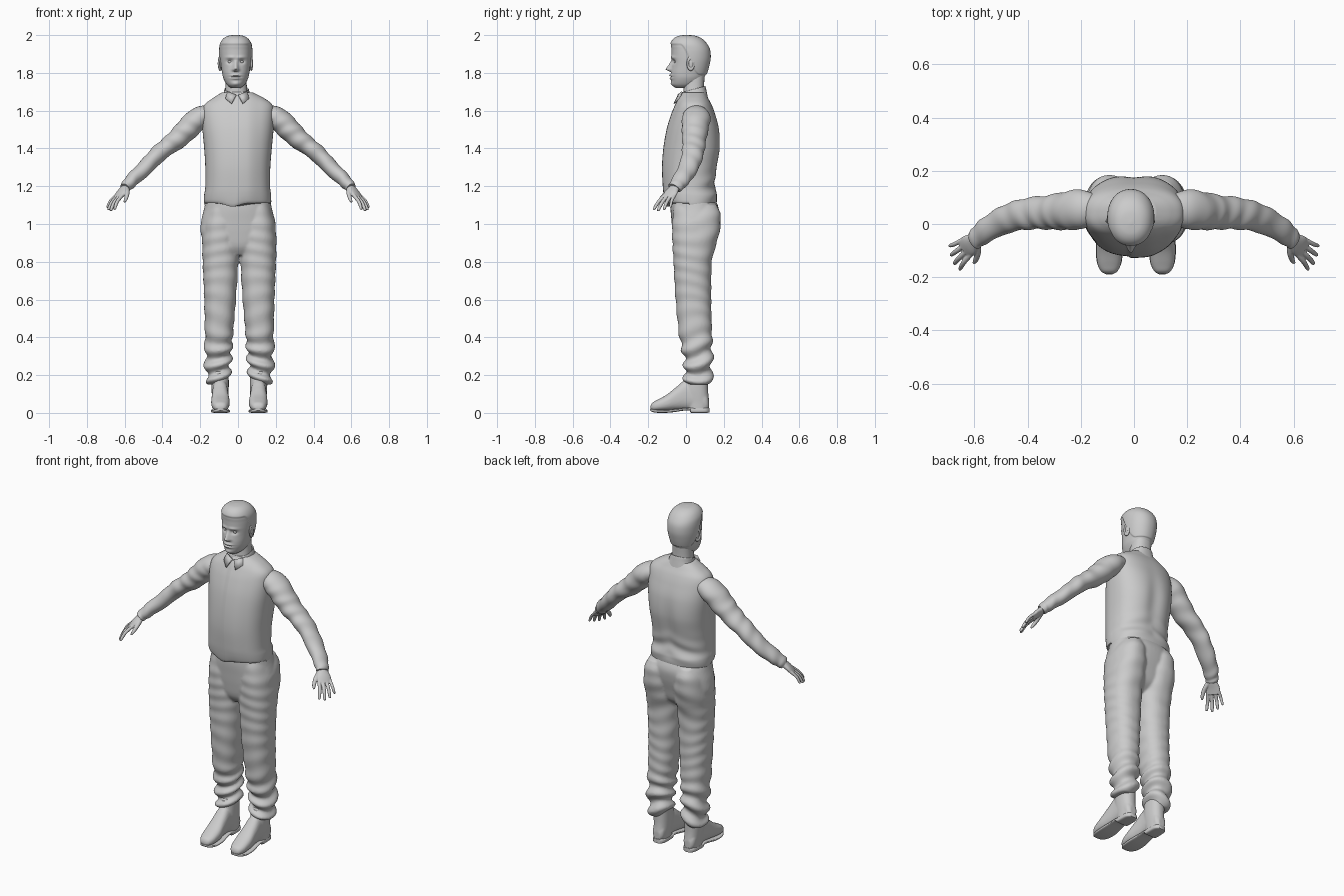
import bpy, bmesh
from math import sin, cos, pi, exp, atan2, copysign
from mathutils import Vector


def catmull(keys, sub):
    out = []
    for i in range(len(keys) - 1):
        ks = [keys[max(i - 1, 0)], keys[i], keys[i + 1], keys[min(i + 2, len(keys) - 1)]]
        for j in range(sub):
            t = j / sub
            out.append([0.5 * (2 * b + (c - a) * t + (2 * a - 5 * b + 4 * c - d) * t * t
                               + (3 * b - a - 3 * c + d) * t ** 3) for a, b, c, d in zip(*ks)])
    out.append(list(keys[-1]))
    return out


def skin(name, rings, s=1, dx=0):
    """Bridge rings of points into a closed, capped, smooth mesh; s=-1 mirrors it."""
    bm = bmesh.new()
    vs = [[bm.verts.new((s * p.x + dx, p.y, p.z)) for p in r] for r in rings]
    n = len(vs[0])
    for a, b in zip(vs, vs[1:]):
        for i in range(n):
            bm.faces.new((a[i], a[(i + 1) % n], b[(i + 1) % n], b[i]))
    bm.faces.new(vs[0])
    bm.faces.new(vs[-1])
    bmesh.ops.recalc_face_normals(bm, faces=bm.faces)
    me = bpy.data.meshes.new(name)
    bm.to_mesh(me)
    bm.free()
    ob = bpy.data.objects.new(name, me)
    bpy.context.collection.objects.link(ob)
    return ob


def se(v, e):
    return copysign(abs(v) ** (2 / e), v)


def loft(name, keys, axis='z', n=64, sub=6, e=2.3, warp=None, s=1, dx=0):
    """Keys: position along the axis, then min/max of the two cross-section extents."""
    rings = []
    for h, a0, a1, b0, b1 in catmull(keys, sub):
        ring = []
        for i in range(n):
            t = 2 * pi * i / n
            a = (a0 + a1) / 2 + (a1 - a0) / 2 * se(cos(t), e)
            b = (b0 + b1) / 2 + (b1 - b0) / 2 * se(sin(t), e)
            p = Vector((a, b, h)) if axis == 'z' else Vector((a, h, b))
            ring.append(warp(p) if warp else p)
        rings.append(ring)
    return skin(name, rings, s, dx)


def tube(name, keys, u, s=1, n=32, sub=8, fold=0):
    """Keys: x, y, z, radius along u, radius across u."""
    ks = catmull(keys, sub)
    pts = [Vector(k[:3]) for k in ks]
    rings = []
    for i, k in enumerate(ks):
        t = (pts[min(i + 1, len(ks) - 1)] - pts[max(i - 1, 0)]).normalized()
        a = (u - t * u.dot(t)).normalized()
        b = t.cross(a)
        f = i / (len(ks) - 1)
        rings.append([])
        for j in range(n):
            w = 2 * pi * j / n
            g = 1 + fold * sin(f * 48 + 2 * cos(w + 6 * f)) * min(1, f * 3)
            rings[-1].append(pts[i] + a * k[3] * g * cos(w) + b * k[4] * g * sin(w))
    return skin(name, rings, s)


def fuse(name, obs, voxel, smooth):
    """Join overlapping parts into one continuous smooth surface."""
    bpy.ops.object.select_all(action='DESELECT')
    for o in obs:
        o.select_set(True)
    bpy.context.view_layer.objects.active = obs[0]
    bpy.ops.object.join()
    ob = obs[0]
    ob.name = name
    m = ob.modifiers.new("fuse", 'REMESH')
    m.mode, m.voxel_size, m.use_smooth_shade = 'VOXEL', voxel, True
    m = ob.modifiers.new("soften", 'SMOOTH')
    m.factor, m.iterations = 0.5, smooth


def step(a, b, v):
    t = min(1, max(0, (v - a) / (b - a)))
    return t * t * (3 - 2 * t)


def bump(v, c, w):
    return exp(-((v - c) / w) ** 2)


# head with face relief and hair
def face(p):
    x, z = p.x + 0.012, p.z
    if p.y < 0.0:
        t = min(1, max(0, (1.868 - z) / 0.05))
        drop = max(0, 1 - max(0, 1.818 - z) / 0.014)
        d = -0.031 * t * drop * bump(x, 0, 0.008 + 0.008 * t)
        d += 0.012 * bump(abs(x), 0.031, 0.017) * bump(z, 1.860, 0.012)
        d -= 0.005 * bump(abs(x), 0.028, 0.025) * bump(z, 1.882, 0.008)
        d -= 0.009 * bump(x, 0, 0.024) * (bump(z, 1.787, 0.006) + bump(z, 1.771, 0.007))
        d += 0.005 * bump(x, 0, 0.026) * bump(z, 1.779, 0.003)
        d -= 0.007 * bump(x, 0, 0.022) * bump(z, 1.742, 0.012)
        p.y += d
    line = 1.945 - 0.155 * step(-0.03, 0.07, p.y)
    c = Vector((-0.012, 0.025, 1.87))
    return p + (p - c).normalized() * 0.006 * step(line, line + 0.009, z)


HEAD = [(1.720, .026, -.055, .04), (1.738, .048, -.072, .07), (1.77, .065, -.078, .093),
        (1.80, .072, -.080, .107), (1.84, .078, -.076, .118), (1.88, .082, -.077, .125),
        (1.92, .083, -.077, .122), (1.95, .079, -.078, .107), (1.975, .064, -.064, .083),
        (1.99, .040, -.038, .05), (1.995, .004, 0, .01)]
loft("head", [(z, -.012 - w, -.012 + w, a, b) for z, w, a, b in HEAD], n=140, sub=10,
     e=2.15, warp=face)
loft("neck", [(1.60, -.075, .06, -.03, .10), (1.68, -.068, .052, -.015, .096),
              (1.74, -.066, .046, -.012, .096), (1.80, -.066, .044, -.01, .10)], n=40)
for s in (-1, 1):
    bpy.ops.mesh.primitive_uv_sphere_add(segments=20, ring_count=12, radius=0.011,
                                         location=(-.012 + s * .031, -.0525, 1.860))
    bpy.context.object.name = "eye"
    bpy.ops.mesh.primitive_torus_add(major_radius=0.016, minor_radius=0.006, major_segments=24,
                                     minor_segments=10, location=(-.012 + s * .083, .025, 1.85),
                                     rotation=(0.15, pi / 2, s * 0.3))
    bpy.context.object.name = "ear_rim"
    bpy.context.object.scale = (1.8, 1, 0.9)
    bpy.ops.mesh.primitive_uv_sphere_add(segments=20, ring_count=12, radius=1,
                                         location=(-.012 + s * .081, .025, 1.848))
    bpy.context.object.name = "ear"
    bpy.context.object.scale = (.007, .015, .028)


# shirt collar with two folded points
def tilt(p):
    p.z += 0.27 * (p.y - 0.1)
    return p


loft("collar", [(1.665, -.092, .085, -.042, .116), (1.70, -.077, .065, -.028, .109),
                (1.728, -.072, .057, -.02, .103), (1.724, -.067, .052, -.015, .098),
                (1.70, -.064, .049, -.012, .094)], warp=tilt)
for s in (-1, 1):
    pts = [(.005, -.040, 1.683), (.052, -.022, 1.70), (.062, -.036, 1.663), (.03, -.062, 1.637)]
    me = bpy.data.meshes.new("collar_point")
    me.from_pydata([(s * x - .004, y, z) for x, y, z in pts], [], [(0, 1, 2, 3)])
    ob = bpy.data.objects.new("collar_point", me)
    bpy.context.collection.objects.link(ob)
    m = ob.modifiers.new("thick", 'SOLIDIFY')
    m.thickness, m.offset = 0.008, 0


# waistcoat: lapped front edge, pointed hem, hollow spine
def vest(p):
    x, z = p.x, p.z
    if p.y < 0.02:
        p.y -= 0.006 * step(-0.024, -0.016, x) * step(0.12, 0.05, x)
        p.z -= (0.02 * bump(x, -0.03, 0.05) - 0.012) * step(1.2, 1.1, z)
    else:
        p.y -= 0.012 * bump(x, 0, 0.045) * bump(z, 1.36, 0.15)
        p.y += 0.004 * sin(z * 70 + abs(x) * 25) * bump(z, 1.2, 0.07)
    return p


loft("waistcoat", [(1.10, -.176, .174, -.098, .156), (1.115, -.18, .176, -.105, .163),
                   (1.15, -.179, .175, -.112, .166), (1.20, -.173, .17, -.117, .155),
                   (1.30, -.173, .171, -.121, .168), (1.40, -.179, .179, -.114, .184),
                   (1.50, -.188, .188, -.097, .178), (1.58, -.19, .19, -.073, .156),
                   (1.63, -.178, .182, -.052, .137), (1.665, -.135, .14, -.034, .118),
                   (1.695, -.088, .082, -.012, .102)], n=160, sub=10, e=2.4, warp=vest)

# sleeves and hands
SLEEVE = [(.14, .055, 1.585, .055, .045), (.20, .055, 1.565, .074, .058),
          (.25, .05, 1.522, .072, .061), (.30, .045, 1.47, .066, .057),
          (.36, .042, 1.42, .061, .049), (.42, .035, 1.373, .058, .045),
          (.48, .018, 1.31, .053, .042), (.55, -.02, 1.243, .047, .037),
          (.585, -.048, 1.207, .04, .032), (.60, -.062, 1.19, .036, .027)]
wrist = Vector((.580, -.046, 1.213))
d = Vector((.105, -.09, -.135)).normalized()
w = Vector((.5, .86, 0)).normalized()
up = w.cross(d).normalized()
up = up if up.z > 0 else -up


def hand_key(along, side, lift, ra, rb):
    return (*(wrist + d * along + w * side + up * lift), ra, rb)


for s in (-1, 1):
    tube("sleeve", SLEEVE, Vector((0, 1, 0)), s, n=48, sub=12, fold=0.04)
    parts = [tube("hand", [hand_key(0, 0, 0, .026, .02), hand_key(.03, 0, 0, .029, .019),
                           hand_key(.07, 0, .002, .040, .016), hand_key(.105, 0, 0, .038, .012)],
                  w, s)]
    for side, length, r in ((-.030, .088, .0095), (-.010, .098, .010),
                            (.011, .09, .0095), (.031, .072, .0085)):
        parts.append(tube("finger", [hand_key(.08, side, 0, r, r),
                                     hand_key(.10 + length * .45, side * 1.25, .004, r, r),
                                     hand_key(.10 + length * .92, side * 1.5, -.006, r * .8, r * .8),
                                     hand_key(.10 + length, side * 1.5, -.009, r * .4, r * .4)],
                          w, s, n=16))
    parts.append(tube("thumb", [hand_key(.03, -.012, -.004, .014, .014),
                                hand_key(.065, -.042, -.012, .012, .012),
                                hand_key(.10, -.057, -.018, .010, .009),
                                hand_key(.12, -.060, -.020, .005, .005)], w, s, n=16))
    fuse("hand", parts, 0.003, 3)


# trousers: hips and two legs with crumpled hems
def crumple(p):
    c = Vector((.11, .065, p.z))
    a = atan2(p.y - c.y, p.x - c.x)
    k = 0.011 * step(0.48, 0.25, p.z) + 0.002
    return p + (p - c).normalized() * k * sin(p.z * 75 + 2.2 * sin(a + p.z * 9))


LEG = [(.150, .062, .160, .005, .122), (.17, .054, .168, -.008, .132), (.22, .05, .176, -.006, .136),
       (.30, .044, .179, -.012, .138), (.40, .035, .182, -.034, .138), (.60, .018, .186, -.055, .133),
       (.80, .006, .194, -.066, .137), (.90, .004, .196, -.072, .163), (.98, .008, .193, -.074, .181),
       (1.05, .018, .180, -.07, .182), (1.10, .03, .16, -.06, .165)]
trousers = [loft("trousers", [(.835, -.08, .08, -.03, .08), (.88, -.16, .16, -.058, .13),
                              (.95, -.197, .197, -.07, .152), (1.02, -.194, .194, -.077, .17),
                              (1.08, -.18, .18, -.082, .174), (1.14, -.168, .168, -.08, .15)])]
for s in (-1, 1):
    trousers.append(loft("leg", LEG, sub=14, warp=crumple, s=s, dx=.007))
fuse("trousers", trousers, 0.007, 4)

# boots: foot, ankle shaft, sole with raised heel
FOOT = [(-.188, .085, .115, .018, .036), (-.178, .069, .131, .012, .054),
        (-.15, .056, .144, .010, .070), (-.10, .051, .149, .012, .098),
        (-.05, .056, .146, .016, .138), (0, .060, .143, .018, .175),
        (.06, .060, .142, .014, .165), (.105, .066, .136, .012, .11), (.122, .082, .12, .02, .07)]
ANKLE = [(.012, .063, .139, .01, .118), (.06, .059, .142, 0, .122),
         (.12, .056, .147, -.01, .117), (.22, .056, .15, .0, .118)]
SOLE = [(-.19, .09, .11, .012, .022), (-.175, .068, .132, .004, .02), (-.14, .053, .147, 0, .016),
        (-.08, .05, .15, .002, .018), (-.01, .06, .142, .012, .026), (.02, .06, .141, .012, .028),
        (.03, .06, .141, 0, .028), (.10, .062, .138, 0, .028), (.124, .08, .12, .002, .026)]
for s in (-1, 1):
    foot = loft("boot", FOOT, 'y', n=40, e=2.4, s=s, dx=.007)
    shaft = loft("shaft", ANKLE, n=40, s=s, dx=.007)
    fuse("boot", [foot, shaft], 0.005, 4)
    loft("boot_sole", SOLE, 'y', n=40, e=4, s=s, dx=.007)

# smooth shading everywhere, keeping caps and edges crisp
bpy.ops.object.select_all(action='SELECT')
bpy.context.view_layer.objects.active = bpy.data.objects["waistcoat"]
bpy.ops.object.shade_smooth_by_angle(angle=0.9)
